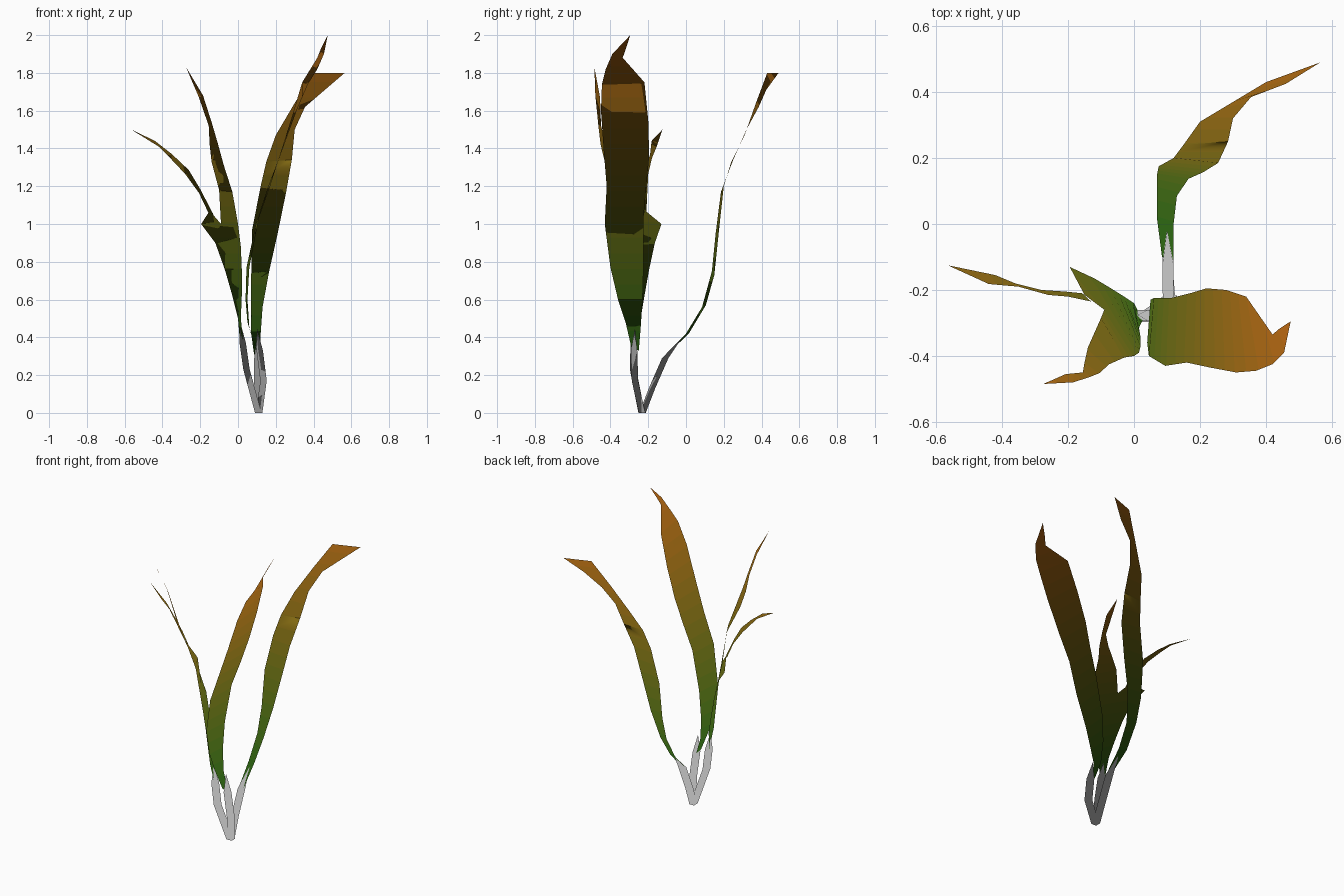
import bpy, bmesh, math
from mathutils import Vector

if "Cube" in bpy.data.objects:
    bpy.data.objects.remove(bpy.data.objects["Cube"])

# Leaf colours: green at the bottom fading to orange at the top
BANDS = 20
Z0, Z1 = 0.35, 2.0
mats = []
for i in range(BANDS):
    t = (i + 0.5) / BANDS
    m = bpy.data.materials.new(f"leaf_band_{i}")
    m.diffuse_color = ((0.18 + 0.56 * t) ** 2.2, 0.14, 0.006, 1)
    m.use_nodes = True
    m.node_tree.nodes["Principled BSDF"].inputs["Base Color"].default_value = m.diffuse_color
    mats.append(m)


def finish(bm, name):
    """Make the object; foliage shading uses normals that all point up."""
    for f in bm.faces:
        f.smooth = True
    me = bpy.data.meshes.new(name)
    bm.to_mesh(me)
    bm.free()
    me.normals_split_custom_set_from_vertices([(0, 0, 1)] * len(me.vertices))
    ob = bpy.data.objects.new(name, me)
    bpy.context.collection.objects.link(ob)
    return ob


def add_strip(bm, rows, tip=None):
    """Ribbon through pairs of edge points, optionally closed by a tip."""
    pairs = [[bm.verts.new(p) for p in row] for row in rows]
    for (a, b), (c, d) in zip(pairs, pairs[1:]):
        bm.faces.new((a, b, d, c))
    if tip:
        bm.faces.new((pairs[-1][0], pairs[-1][1], bm.verts.new(tip)))


def leaf(name, strips):
    bm = bmesh.new()
    for rows, tip in strips:
        add_strip(bm, rows, tip)
    bmesh.ops.remove_doubles(bm, verts=bm.verts, dist=0.0005)
    # upper side of the blade faces up
    for f in bm.faces:
        f.normal_update()
        if f.normal.z < 0:
            f.normal_flip()
    # cut at the colour bands
    for i in range(1, BANDS):
        z = Z0 + (Z1 - Z0) * i / BANDS
        bmesh.ops.bisect_plane(bm, geom=bm.verts[:] + bm.edges[:] + bm.faces[:],
                               plane_co=(0, 0, z), plane_no=(0, 0, 1))
    for f in bm.faces:
        t = (f.calc_center_median().z - Z0) / (Z1 - Z0)
        f.material_index = min(BANDS - 1, max(0, int(t * BANDS)))
    ob = finish(bm, name)
    for m in mats:
        ob.data.materials.append(m)


def stem(name, path, r=0.024):
    """Four-sided stalk with horizontal rings, ending in a point."""
    bm = bmesh.new()
    rings = []
    for p in path[:-1]:
        rings.append([bm.verts.new(Vector(p) + Vector((math.cos(a), math.sin(a), 0)) * r)
                      for a in (math.pi / 4 + k * math.pi / 2 for k in range(4))])
    bm.faces.new(rings[0][::-1])
    tip = bm.verts.new(path[-1])
    for k in range(4):
        j = (k + 1) % 4
        for lo, hi in zip(rings, rings[1:]):
            bm.faces.new((lo[k], lo[j], hi[j], hi[k]))
        bm.faces.new((rings[-1][k], rings[-1][j], tip))
    finish(bm, name)


# Stalks sharing one root
stem("back_stem", [(.107, -.23, 0), (.103, -.18, .13), (.103, -.11, .29), (.1, -.02, .4)])
stem("right_stem", [(.112, -.233, 0), (.135, -.27, .17), (.115, -.275, .33), (.1, -.27, .45)])
stem("left_stem", [(.107, -.235, 0), (.045, -.28, .23), (.025, -.277, .37), (.012, -.275, .48)])

# Back leaf
leaf("back_leaf", [([
    ((.085, -.1, .31), (.12, -.11, .3)),
    ((.07, .015, .42), (.12, 0, .42)),
    ((.07, .105, .57), (.13, .085, .56)),
    ((.07, .15, .73), (.165, .137, .75)),
    ((.075, .175, .97), (.21, .157, .95)),
    ((.12, .2, 1.2), (.255, .185, 1.17)),
    ((.15, .24, 1.33), (.285, .25, 1.34)),
    ((.2, .31, 1.47), (.3, .32, 1.5)),
    ((.3, .37, 1.64), (.355, .385, 1.62)),
    ((.4, .43, 1.8), (.46, .425, 1.71))], (.565, .49, 1.8))])

# Tall right leaf
leaf("right_leaf", [([
    ((.09, -.29, .35), (.1, -.25, .33)),
    ((.05, -.32, .48), (.06, -.24, .45)),
    ((.04, -.36, .6), (.05, -.23, .6)),
    ((.045, -.4, .77), (.06, -.225, .77)),
    ((.095, -.43, 1.0), (.11, -.225, 1.03)),
    ((.16, -.42, 1.2), (.17, -.21, 1.2)),
    ((.23, -.435, 1.38), (.22, -.195, 1.36)),
    ((.31, -.45, 1.6), (.28, -.2, 1.55)),
    ((.37, -.445, 1.74), (.34, -.22, 1.75)),
    ((.42, -.425, 1.82), (.42, -.335, 1.88)),
    ((.455, -.39, 1.9), (.44, -.318, 1.93))], (.475, -.295, 2.0))])

# Left leaf: main blade, torn side flap and thin curling strand
far, notch = (-.12, -.165, .9), (-.09, -.26, 1.0)
blade = [
    ((.01, -.26, .38), (.027, -.29, .38)),
    ((0, -.24, .5), (.015, -.315, .5)),
    ((-.03, -.22, .62), (.02, -.345, .62)),
    ((-.07, -.195, .76), (.02, -.37, .76)),
    (far, (.015, -.39, .88)),
    (notch, (0, -.4, 1.0)),
    ((-.1, -.285, 1.18), (-.03, -.405, 1.17)),
    ((-.14, -.375, 1.33), (-.075, -.425, 1.31)),
    ((-.15, -.42, 1.42), (-.105, -.452, 1.42)),
    ((-.155, -.45, 1.52), (-.137, -.465, 1.53)),
    ((-.207, -.455, 1.67), (-.185, -.48, 1.68))]
flap = [(far, notch), ((-.195, -.13, 1.0), (-.15, -.215, 1.07))]
strand = [
    ((-.157, -.21, 1.06), (-.13, -.235, 1.05)),
    ((-.207, -.205, 1.165), (-.2, -.22, 1.185)),
    ((-.28, -.2, 1.265), (-.26, -.215, 1.285)),
    ((-.36, -.18, 1.35), (-.35, -.19, 1.37)),
    ((-.42, -.155, 1.41), (-.44, -.182, 1.44))]
leaf("left_leaf", [(blade, (-.275, -.485, 1.83)), (flap, None),
                   (strand, (-.565, -.125, 1.5))])
